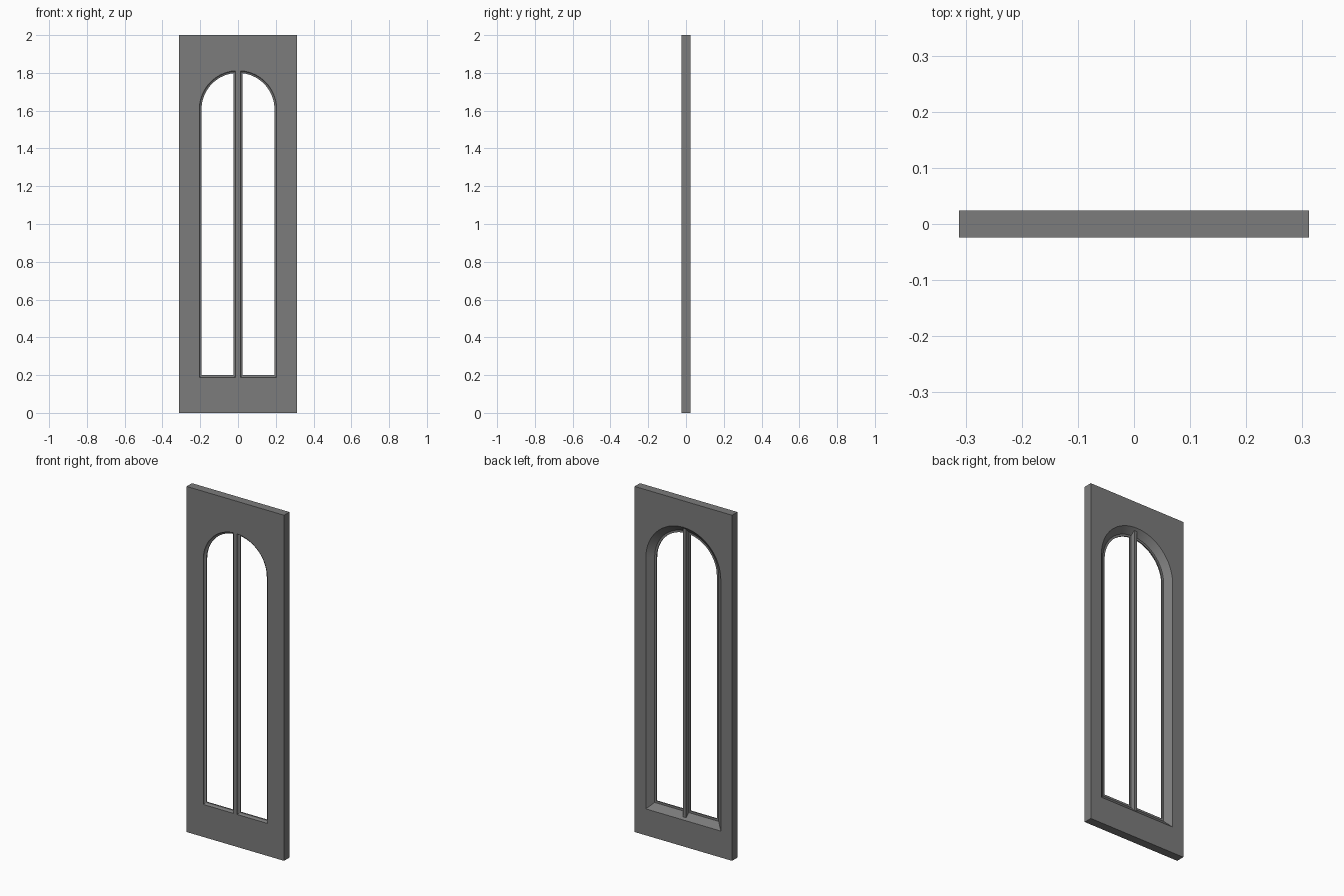
import bpy, bmesh
from math import cos, sin, pi, radians

cube = bpy.data.objects.get("Cube")
if cube:
    bpy.data.objects.remove(cube, do_unlink=True)

W, H, T = 0.312, 2.0, 0.0245      # half width, height, half thickness
REACH, SILL, SPRING = 0.193, 0.20, 1.607
ARC = 32
LIP_BACK = -0.006

grey = bpy.data.materials.new("dark_grey")
grey.use_nodes = True
grey.diffuse_color = (0.2, 0.2, 0.2, 1)
grey.node_tree.nodes["Principled BSDF"].inputs["Base Color"].default_value = (0.2, 0.2, 0.2, 1)


def make_object(name, bm):
    bmesh.ops.recalc_face_normals(bm, faces=bm.faces)
    mesh = bpy.data.meshes.new(name)
    bm.to_mesh(mesh)
    bm.free()
    mesh.materials.append(grey)
    ob = bpy.data.objects.new(name, mesh)
    bpy.context.collection.objects.link(ob)
    bpy.ops.object.select_all(action="DESELECT")
    ob.select_set(True)
    bpy.context.view_layer.objects.active = ob
    bpy.ops.object.shade_smooth_by_angle(angle=radians(25))
    return ob


def add_loop(bm, points):
    verts = [bm.verts.new(p) for p in points]
    edges = [bm.edges.new((verts[i - 1], verts[i])) for i in range(len(verts))]
    return verts, edges


def bridge(bm, a, b):
    for i in range(len(a)):
        bm.faces.new((a[i - 1], a[i], b[i], b[i - 1]))


def arch(y, grow):
    """Round-headed opening outline, grown outward."""
    r = REACH + grow
    pts = [(-r, y, SILL - grow), (r, y, SILL - grow)]
    pts += [(r * cos(pi * i / ARC), y, SPRING + r * sin(pi * i / ARC)) for i in range(ARC + 1)]
    return pts


def rectangle(y):
    return [(-W, y, 0), (W, y, 0), (W, y, H), (-W, y, H)]


# Rounded front lip: (depth, distance outward from the clear opening)
ROUND = 0.012
lip = [(-T + ROUND * sin(a), ROUND * (1 - cos(a))) for a in (pi / 2 * i / 4 for i in range(5))]
lip = [(y, ROUND - g) for y, g in lip]

# Frame panel with lip, rebate and splayed rear reveal
bm = bmesh.new()
section = lip + [(LIP_BACK, 0), (LIP_BACK, ROUND), (T, 0.047)]
loops = [add_loop(bm, arch(y, g)) for y, g in section]
for a, b in zip(loops, loops[1:]):
    bridge(bm, a[0], b[0])
front, back = add_loop(bm, rectangle(-T)), add_loop(bm, rectangle(T))
bridge(bm, front[0], back[0])
for outer, inner in ((front, loops[0]), (back, loops[-1])):
    bmesh.ops.triangle_fill(bm, edges=outer[1] + inner[1], use_beauty=True)
make_object("door_frame", bm)

# Central mullion with matching lip, tapering to the back
bm = bmesh.new()
side = [(0.024 - g, y) for y, g in lip]
side += [(0.024, LIP_BACK), (0.014, LIP_BACK), (0.010, 0.014)]
outline = side + [(-x, y) for x, y in reversed(side)]


def end_inset(y):
    return SILL - ROUND if y <= LIP_BACK else 0.164


bottom, _ = add_loop(bm, [(x, y, end_inset(y)) for x, y in outline])
top, _ = add_loop(bm, [(x, y, H - end_inset(y)) for x, y in outline])
bridge(bm, bottom, top)
bm.faces.new(bottom)
bm.faces.new(top)
make_object("mullion", bm)
